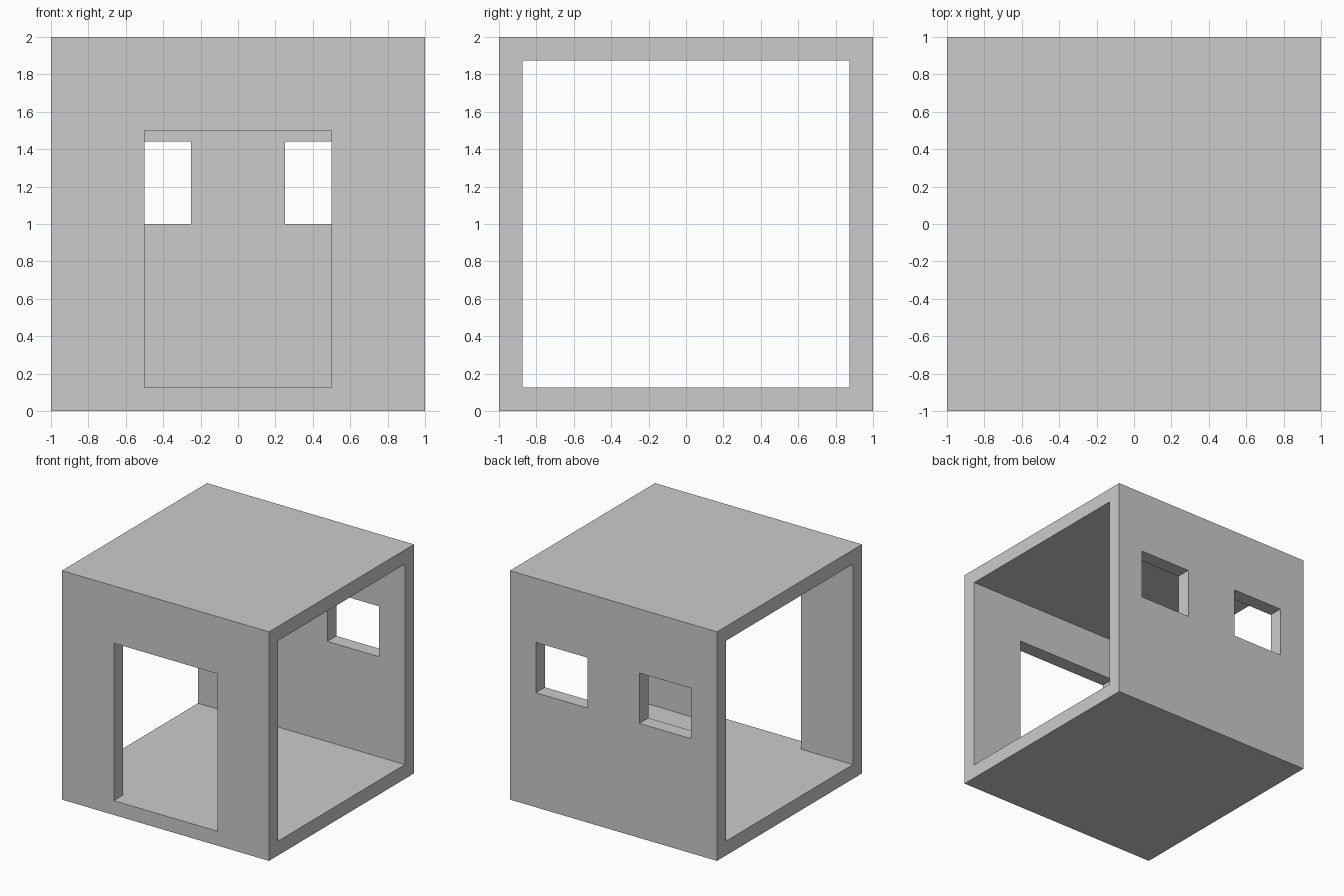
import bpy

if "Cube" in bpy.data.objects:
    bpy.data.objects.remove(bpy.data.objects["Cube"])

WALL = 0.125


def box(name, x, y, z):
    """Axis-aligned box from (min, max) ranges."""
    bpy.ops.mesh.primitive_cube_add(size=1)
    ob = bpy.context.object
    ob.name = name
    ob.location = [(a + b) / 2 for a, b in (x, y, z)]
    ob.scale = [b - a for a, b in (x, y, z)]
    bpy.ops.object.transform_apply(location=True, rotation=False, scale=True)
    return ob


def cut(target, cutter):
    """Subtract the cutter from the target and remove it."""
    cutter.hide_render = True
    mod = target.modifiers.new(cutter.name, 'BOOLEAN')
    mod.operation = 'DIFFERENCE'
    mod.solver = 'EXACT'
    mod.object = cutter
    bpy.context.view_layer.objects.active = target
    bpy.ops.object.modifier_apply(modifier=mod.name)
    bpy.data.objects.remove(cutter, do_unlink=True)


# Outer block
room = box("room_shell", (-1, 1), (-1, 1), (0, 2))

# Interior, open at both sides
cut(room, box("interior", (-1.5, 1.5), (-1 + WALL, 1 - WALL), (WALL, 2 - WALL)))

# Doorway in the front wall, level with the floor
cut(room, box("doorway", (-0.5, 0.5), (-1.5, -0.5), (WALL, 1.5)))

# Two windows in the back wall
for x in (-0.5, 0.5):
    cut(room, box("window", (x - 0.25, x + 0.25), (0.5, 1.5), (1.0, 1.44)))
